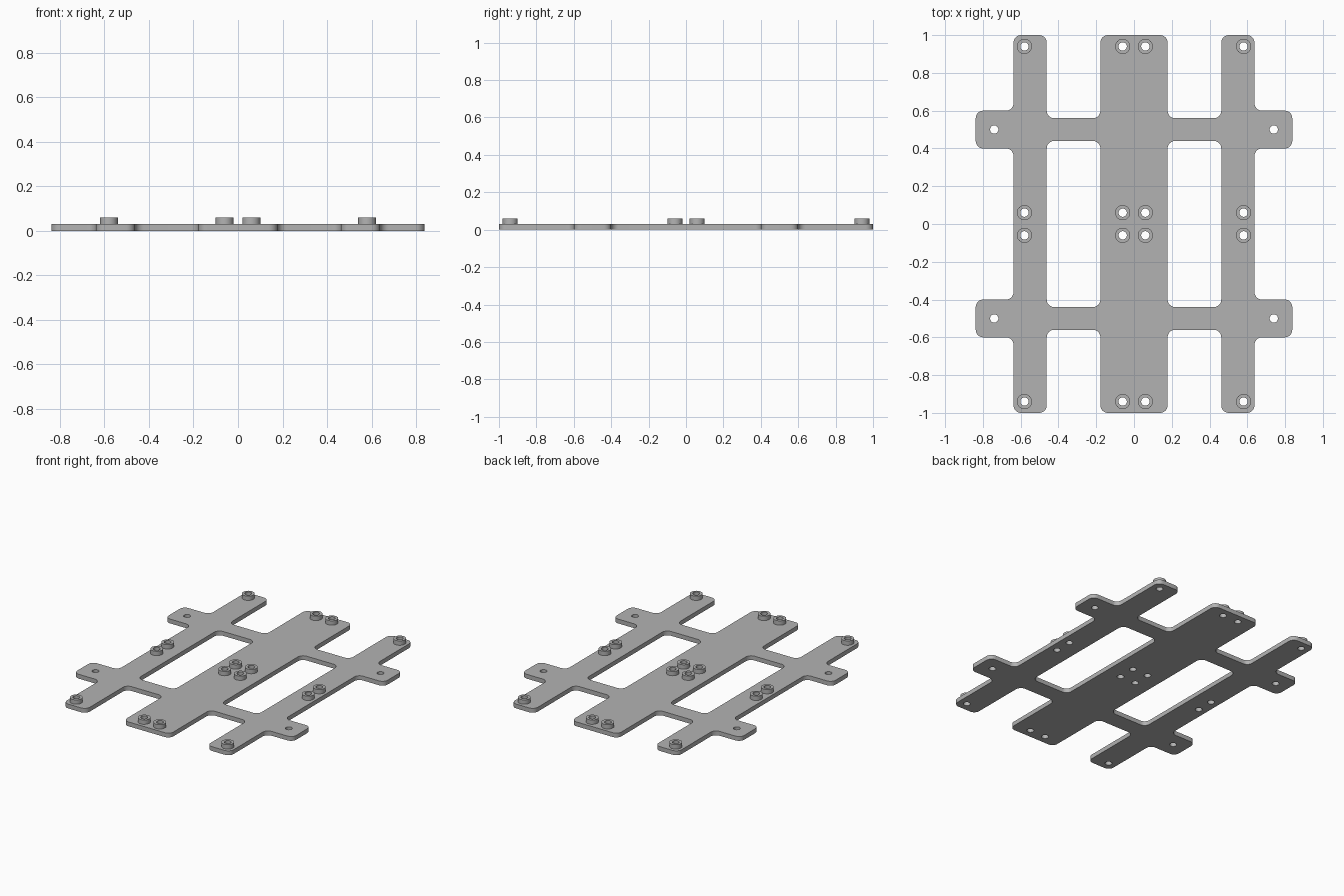
import bpy, bmesh, math
from mathutils import Vector

cube = bpy.data.objects.get("Cube")
if cube:
    bpy.data.objects.remove(cube)

THICK = 0.03       # plate thickness, also standoff height
FILLET = 0.04
HOLE_R, BOSS_R = 0.022, 0.04

grey = bpy.data.materials.new("plain grey")
grey.use_nodes = True
colour = (0.45, 0.45, 0.45, 1)
grey.diffuse_color = colour
grey.node_tree.nodes["Principled BSDF"].inputs["Base Color"].default_value = colour


def circle(x, y, r, n=32):
    return [(x + r * math.cos(2 * math.pi * i / n), y + r * math.sin(2 * math.pi * i / n))
            for i in range(n)]


def rounded(corners, r=FILLET, steps=8):
    """Replace each right-angle corner by a quarter arc."""
    out = []
    for i, c in enumerate(corners):
        p = Vector(c)
        a = (Vector(corners[i - 1]) - p).normalized()
        b = (Vector(corners[(i + 1) % len(corners)]) - p).normalized()
        centre = p + (a + b) * r
        for k in range(steps + 1):
            t = math.pi / 2 * k / steps
            out.append(centre - b * r * math.cos(t) - a * r * math.sin(t))
    return out


def extrude_loops(name, loops, z):
    """Fill closed loops (inner loops become holes) and give them thickness."""
    curve = bpy.data.curves.new(name, 'CURVE')
    curve.dimensions = '2D'
    curve.fill_mode = 'BOTH'
    curve.extrude = THICK / 2
    for loop in loops:
        spline = curve.splines.new('POLY')
        spline.points.add(len(loop) - 1)
        for point, (x, y) in zip(spline.points, loop):
            point.co = (x, y, 0, 1)
        spline.use_cyclic_u = True
    temp = bpy.data.objects.new(name + " outline", curve)
    bpy.context.collection.objects.link(temp)
    graph = bpy.context.evaluated_depsgraph_get()
    mesh = bpy.data.meshes.new_from_object(temp.evaluated_get(graph))
    bpy.data.objects.remove(temp)

    bm = bmesh.new()
    bm.from_mesh(mesh)
    bmesh.ops.remove_doubles(bm, verts=bm.verts, dist=0.0001)
    bmesh.ops.translate(bm, verts=bm.verts, vec=(0, 0, z + THICK / 2))
    bmesh.ops.recalc_face_normals(bm, faces=bm.faces)
    bm.to_mesh(mesh)
    bm.free()
    mesh.materials.clear()
    mesh.materials.append(grey)
    obj = bpy.data.objects.new(name, mesh)
    bpy.context.collection.objects.link(obj)
    bpy.ops.object.select_all(action='DESELECT')
    obj.select_set(True)
    bpy.context.view_layer.objects.active = obj
    bpy.ops.object.shade_smooth_by_angle(angle=math.radians(30))
    return obj


# Plate outline: one quarter, mirrored front to back and left to right
MID, IN, OUT, ARM = 0.178, 0.462, 0.638, 0.838
quarter = [(MID, 1), (MID, 0.56), (IN, 0.56), (IN, 1), (OUT, 1),
           (OUT, 0.6), (ARM, 0.6), (ARM, 0.4), (OUT, 0.4)]
half = quarter + [(x, -y) for x, y in reversed(quarter)]
outline = half + [(-x, y) for x, y in reversed(half)]
loops = [rounded(outline)]

# Two long windows between the rails
for s in (-1, 1):
    loops.append(rounded([(s * MID, -0.44), (s * IN, -0.44), (s * IN, 0.44), (s * MID, 0.44)]))

# Screw holes in the arms and under the standoffs
bosses = [(x, y) for x in (-0.58, -0.06, 0.06, 0.58) for y in (-0.94, -0.06, 0.06, 0.94)]
arms = [(x, y) for x in (-0.74, 0.74) for y in (-0.5, 0.5)]
loops += [circle(x, y, HOLE_R) for x, y in bosses + arms]
extrude_loops("base_plate", loops, 0)

# Ring standoffs share one mesh
standoff = extrude_loops("standoff", [circle(0, 0, BOSS_R), circle(0, 0, HOLE_R)], THICK)
for i, (x, y) in enumerate(bosses):
    obj = standoff if i == 0 else standoff.copy()
    if i:
        bpy.context.collection.objects.link(obj)
    obj.location = (x, y, 0)
